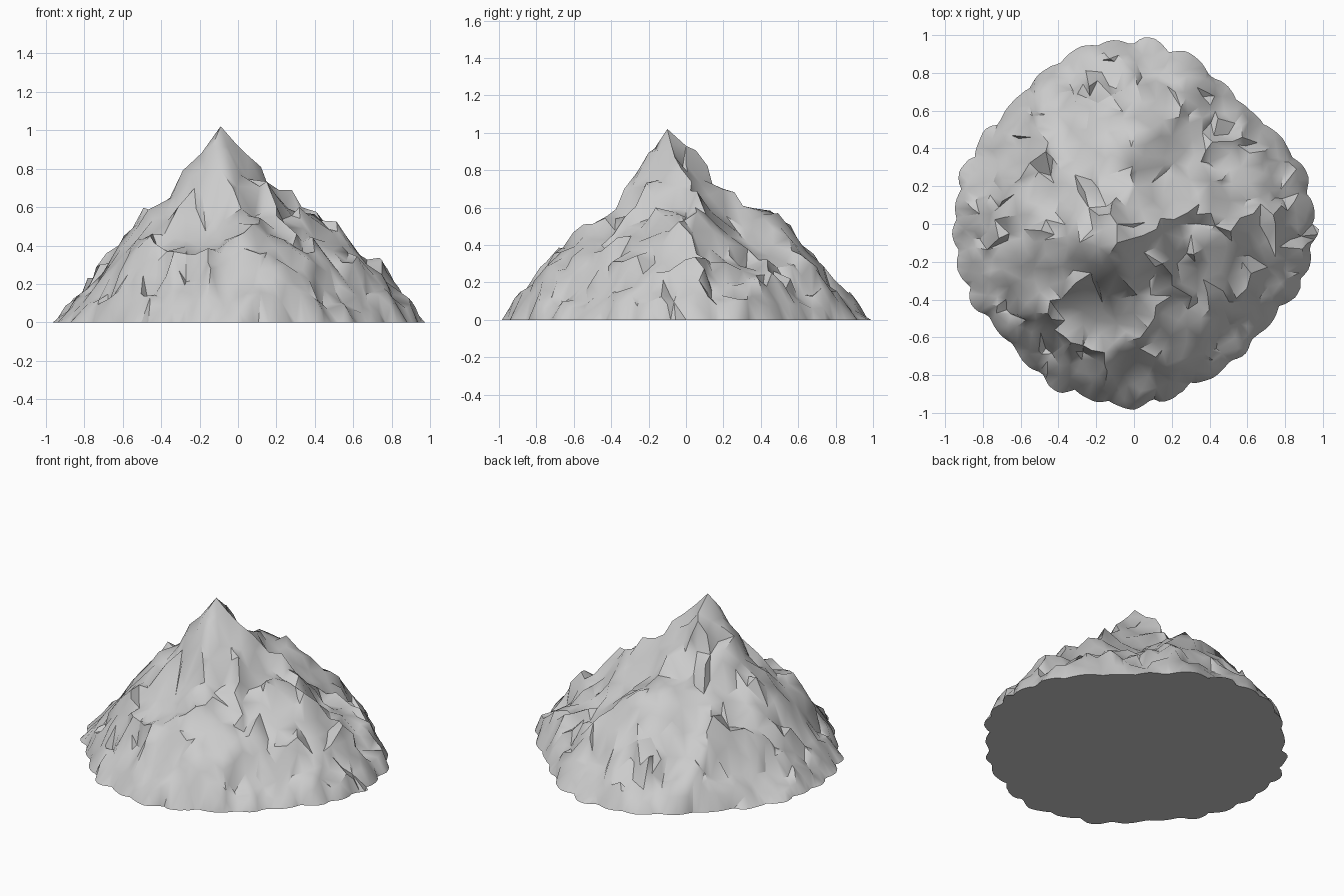
import bpy, bmesh, math, random
from mathutils import Vector, noise
from mathutils.bvhtree import BVHTree
from mathutils.geometry import delaunay_2d_cdt

if "Cube" in bpy.data.objects:
    bpy.data.objects.remove(bpy.data.objects["Cube"])

random.seed(11)

# Footprint radius every 15 degrees, starting at +x
RADIUS = [.95, .95, .91, .86, .89, .94, .97, .99, .94, .91, .91, .95,
          .96, .95, .93, .92, .95, .95, .98, .91, .91, .89, .90, .96]

# Summit, ridges, shoulders, gullies and ledges as x, y, z
LANDMARKS = [
    (-.09, -.10, 1.02), (-.02, -.08, .94), (.05, -.06, .87), (.06, 0, .79),
    (-.19, -.12, .88), (-.09, -.26, .79), (-.28, -.10, .79), (-.09, 0, .93),
    (-.04, .20, .70), (.20, .03, .69), (.35, .06, .60), (.43, 0, .53),
    (.55, .02, .45), (.59, .14, .31), (.45, .30, .28), (.56, .46, .25),
    (.18, .26, .47), (.30, .36, .35), (-.06, .40, .58), (.02, .49, .57),
    (.15, .55, .44), (.28, .66, .30), (-.20, .55, .48), (-.05, .72, .30),
    (-.30, .25, .55), (-.45, .42, .40), (-.66, .20, .35), (-.60, -.08, .45),
    (-.47, .02, .55), (-.38, -.28, .53), (-.53, -.30, .43), (-.58, -.43, .35),
    (-.33, -.18, .66), (-.36, -.58, .37), (-.08, -.40, .53), (.10, -.36, .54),
    (.32, -.25, .49), (.07, -.53, .51), (.08, -.63, .37), (.36, -.50, .36),
    (-.14, -.79, .28), (.20, -.76, .25), (.60, -.34, .31), (.78, .05, .25),
    (-.16, -.58, .37)]


def radius(a):
    t = (a / math.tau * 24) % 24
    i = int(t)
    f = t - i
    return RADIUS[i] * (1 - f) + RADIUS[(i + 1) % 24] * f


def polar(a, s, z=0.0):
    r = radius(a) * s
    return Vector((r * math.cos(a), r * math.sin(a), z))


# Coarse landform spanned between the landmarks
coarse = [Vector(p) for p in LANDMARKS]
for i in range(48):
    a = i * math.tau / 48
    coarse.append(polar(a, 1.03))
    if i % 2:
        coarse.append(polar(a, .88 + random.uniform(-.04, .04), random.uniform(.11, .18)))
out = delaunay_2d_cdt([p.xy for p in coarse], [], [], 0, 1e-5)
land = BVHTree.FromPolygons([coarse[o[0]] for o in out[3]], out[2])

# Ragged rim of uneven lobes
pts = []
N = 220
phase = 0
lobe = .03
for i in range(N):
    a = i * math.tau / N
    step = random.uniform(.2, .6)
    if int((phase + step) / math.pi) > int(phase / math.pi):
        lobe = random.uniform(.015, .055)
    phase += step
    pts.append(polar(a, .99 + lobe * abs(math.sin(phase)) - .012))
rim = [(i, (i + 1) % N) for i in range(N)]

# Rocky points scattered over the landform at irregular spacing
pts += [Vector(p) for p in LANDMARKS]
for _ in range(9000):
    a, s = random.uniform(0, math.tau), math.sqrt(random.random()) * .965
    p = polar(a, s)
    gap = .042 if s > .75 else .055
    if any((p.xy - q.xy).length < gap * (.55 if i < N else 1) for i, q in enumerate(pts)):
        continue
    hit = land.ray_cast(Vector((p.x, p.y, 3)), Vector((0, 0, -1)))[0]
    z = hit.z if hit else .02
    # broken ledges plus rough rock, calmer on the big wall of the rear hump
    calm = min(1, max(.25, (p.xy - Vector((.18, .42))).length / .3))
    step = .14
    k = z / step + .9 * noise.noise(p * 2.5)
    f = k - math.floor(k)
    ledge = (f * f * f * (f * (6 * f - 15) + 10) - f) * step
    rough = .06 * noise.noise(p * 7) + random.uniform(-.032, .032)
    fade = min(1, (1 - s) * 6)
    p.z = max(.015, z + fade * calm * (ledge * 1.1 + rough))
    pts.append(p)

# Triangulated skin, closed by a flat underside
out = delaunay_2d_cdt([p.xy for p in pts], rim, [], 1, 1e-6)
bm = bmesh.new()
verts = []
for co, src in zip(out[0], out[3]):
    verts.append(bm.verts.new((co.x, co.y, pts[src[0]].z if src else 0)))
for f in out[2]:
    bm.faces.new([verts[i] for i in f])
edges = [e for e in bm.edges if e.is_boundary]
bmesh.ops.triangle_fill(bm, edges=edges, use_beauty=True)
bmesh.ops.recalc_face_normals(bm, faces=bm.faces)

# Shove rock sideways so some ledges overhang slightly
for v in bm.verts:
    if .08 < v.co.z < .85:
        d = noise.noise_vector(v.co * 9)
        v.co.x += d.x * .04
        v.co.y += d.y * .04

mesh = bpy.data.meshes.new("mountain")
bm.to_mesh(mesh)
bm.free()
mountain = bpy.data.objects.new("mountain", mesh)
bpy.context.collection.objects.link(mountain)
bpy.context.view_layer.objects.active = mountain
mountain.select_set(True)
bpy.ops.object.shade_smooth_by_angle(angle=math.radians(45))
